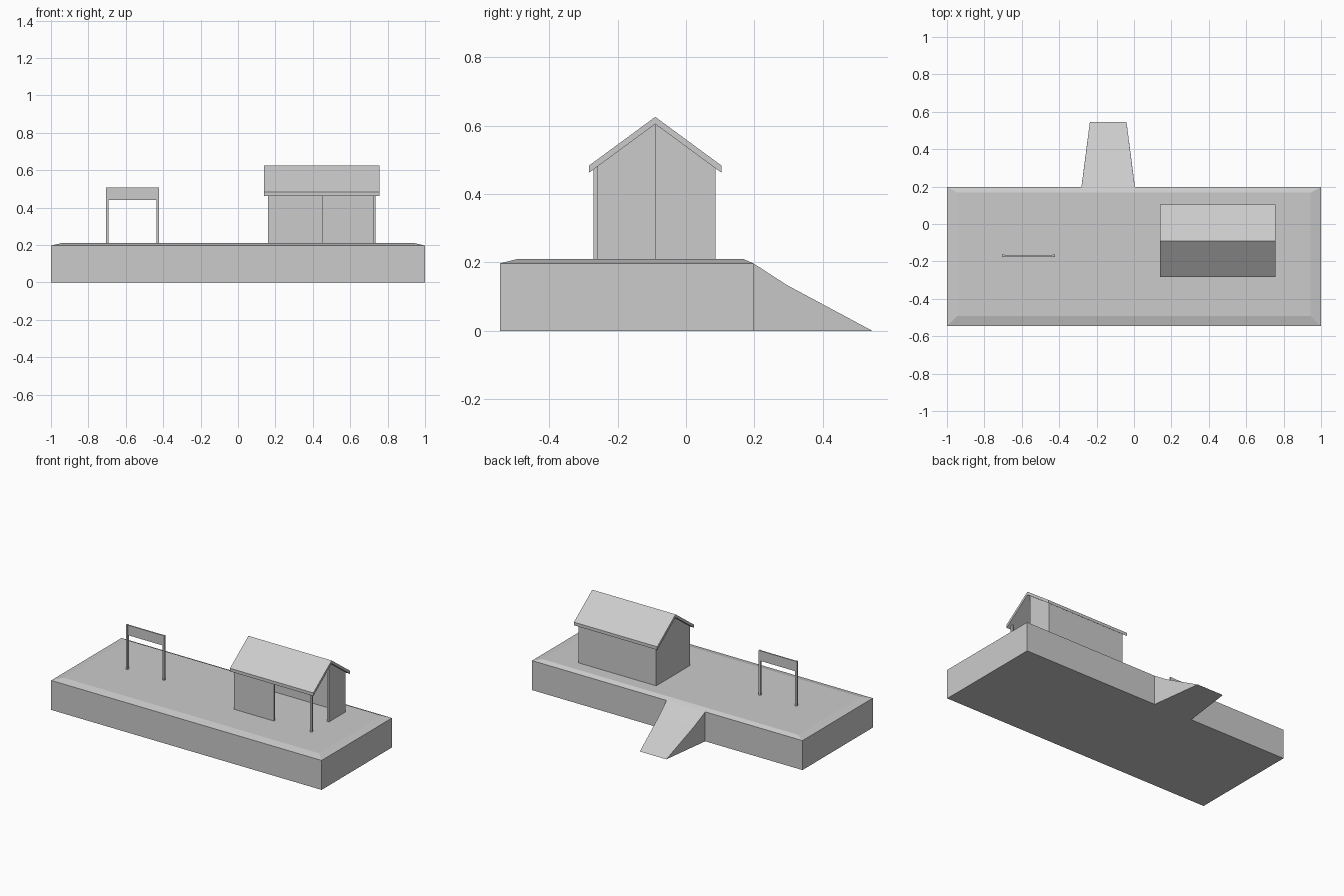
import bpy
import bmesh

cube = bpy.data.objects.get("Cube")
if cube:
    bpy.data.objects.remove(cube, do_unlink=True)

grey = bpy.data.materials.new("light grey")
grey.use_nodes = True
colour = (0.6, 0.6, 0.6, 1)
grey.diffuse_color = colour
grey.node_tree.nodes["Principled BSDF"].inputs["Base Color"].default_value = colour


def finish(name, bm):
    bmesh.ops.recalc_face_normals(bm, faces=bm.faces)
    mesh = bpy.data.meshes.new(name)
    bm.to_mesh(mesh)
    bm.free()
    mesh.materials.append(grey)
    obj = bpy.data.objects.new(name, mesh)
    bpy.context.collection.objects.link(obj)
    return obj


def loft(name, rings):
    """Join matching rings of points and cap both ends."""
    bm = bmesh.new()
    rows = [[bm.verts.new(p) for p in ring] for ring in rings]
    count = len(rows[0])
    for a, b in zip(rows, rows[1:]):
        for i in range(count):
            j = (i + 1) % count
            bm.faces.new((a[i], a[j], b[j], b[i]))
    bm.faces.new(rows[0])
    bm.faces.new(rows[-1])
    return finish(name, bm)


def extrude_x(name, profile, x0, x1):
    """Sweep a (y, z) profile along x."""
    return loft(name, [[(x, y, z) for y, z in profile] for x in (x0, x1)])


def box(name, x0, x1, y0, y1, z0, z1):
    return extrude_x(name, [(y0, z0), (y1, z0), (y1, z1), (y0, z1)], x0, x1)


def rect(x, y0, y1, z):
    return [(-x, y0, z), (x, y0, z), (x, y1, z), (-x, y1, z)]


FLOOR = 0.21
THICK = 0.013

# Platform with sloped rim
loft("platform", [rect(1, -0.545, 0.198, 0), rect(1, -0.545, 0.198, 0.197),
                  rect(0.945, -0.493, 0.168, FLOOR)])

# Tapered access ramp with a kinked slope
MID = -0.138
top = [(0.198, 0.197, 0.143), (0.295, 0.134, 0.13), (0.545, 0, 0.098)]
bm = bmesh.new()
sides = []
for s in (-1, 1):
    side = [bm.verts.new((MID + s * w, y, z)) for y, z, w in top]
    side.append(bm.verts.new((MID + s * top[0][2], top[0][0], 0)))
    bm.faces.new(side)
    sides.append(side)
for i in range(4):
    j = (i + 1) % 4
    bm.faces.new((sides[0][i], sides[0][j], sides[1][j], sides[1][i]))
finish("ramp", bm)

# Shelter: gable roof
RIDGE, APEX, SLOPE = -0.09, 0.605, 0.735
FRONT, BACK, LEFT, RIGHT = -0.271, 0.086, 0.16, 0.736
EAVE = 0.194


def under_roof(y):
    return APEX - SLOPE * abs(y - RIDGE)


low = under_roof(RIDGE + EAVE)
rise = 0.021
extrude_x("roof", [(RIDGE - EAVE, low), (RIDGE, APEX), (RIDGE + EAVE, low),
                   (RIDGE + EAVE, low + rise), (RIDGE, APEX + rise),
                   (RIDGE - EAVE, low + rise)], 0.14, 0.756)


def wall(name, x0, x1, ys):
    """Wall whose top follows the underside of the roof."""
    profile = [(ys[0], FLOOR)] + [(y, under_roof(y)) for y in ys] + [(ys[-1], FLOOR)]
    extrude_x(name, profile, x0, x1)


# Shelter: closed end, half-open end, back, front panel and corner post
wall("closed_end_wall", LEFT, LEFT + THICK, (FRONT, RIDGE, BACK))
wall("open_end_wall", RIGHT - THICK, RIGHT, (RIDGE, BACK))
wall("back_wall", LEFT + THICK, RIGHT - THICK, (BACK - THICK, BACK))
wall("front_wall", LEFT + THICK, 0.455, (FRONT, FRONT + THICK))
wall("corner_post", RIGHT - THICK, RIGHT, (FRONT, FRONT + THICK))

# Sign frame: two posts and a board
S0, S1, Y0, Y1 = -0.706, -0.423, -0.176, -0.163
box("sign_post_right", S0, S0 + THICK, Y0, Y1, FLOOR, 0.508)
box("sign_post_left", S1 - THICK, S1, Y0, Y1, FLOOR, 0.508)
box("sign_board", S0 + THICK, S1 - THICK, Y0 + 0.002, Y1 - 0.002, 0.44, 0.507)
